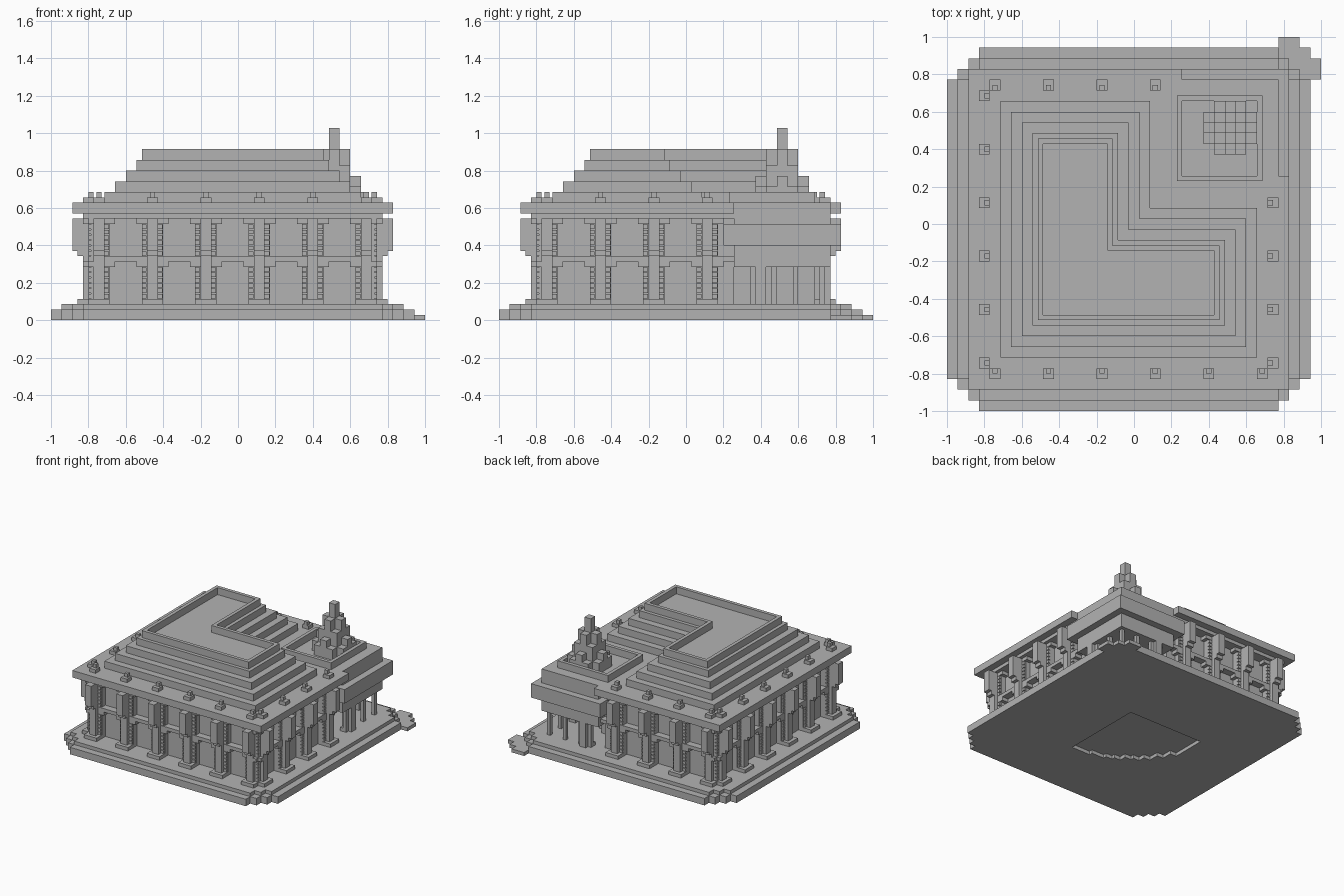
import bpy, bmesh, math

if "Cube" in bpy.data.objects:
    bpy.data.objects.remove(bpy.data.objects["Cube"], do_unlink=True)

U = 1 / 35          # one building block
MID = 34            # plan symmetry axis, in blocks

stone = bpy.data.materials.new("grey_stone")
stone.use_nodes = True
stone.diffuse_color = (0.45, 0.45, 0.45, 1)
stone.node_tree.nodes["Principled BSDF"].inputs["Base Color"].default_value = (0.45, 0.45, 0.45, 1)


def world(x, y, z):
    return (x * U - 1, y * U - 1, z * U)


def add_prism(bm, pts, z0, z1):
    """Extrude a counter-clockwise plan outline from z0 to z1."""
    low = [bm.verts.new(world(x, y, z0)) for x, y in pts]
    top = [bm.verts.new(world(x, y, z1)) for x, y in pts]
    bm.faces.new(low[::-1])
    bm.faces.new(top)
    n = len(pts)
    for i in range(n):
        j = (i + 1) % n
        bm.faces.new((low[i], low[j], top[j], top[i]))


def rect(x0, y0, x1, y1):
    x0, x1 = sorted((x0, x1))
    y0, y1 = sorted((y0, y1))
    return [(x0, y0), (x1, y0), (x1, y1), (x0, y1)]


def ell(lo, hi, notch):
    """L-shaped plan, open at the +x +y corner."""
    return [(lo, lo), (hi, lo), (hi, notch), (notch, notch), (notch, hi), (lo, hi)]


def stepped(corner):
    """Repeat one stepped corner around the four corners of the plan."""
    pts = []
    for turn in range(4):
        pts += [(MID + a, MID + b) for a, b in corner]
        corner = [(-b, a) for a, b in corner]
    return pts


def on_side(side, t0, t1, d0, d1):
    """Rectangle along a facade: t runs along it, d is the depth inwards."""
    if side in ("back", "left"):
        d0, d1 = 2 * MID - d0, 2 * MID - d1
    if side in ("front", "back"):
        return rect(t0, d0, t1, d1)
    return rect(d0, t0, d1, t1)


def make(name, solids):
    bm = bmesh.new()
    for pts, z0, z1 in solids:
        add_prism(bm, pts, z0, z1)
    mesh = bpy.data.meshes.new(name)
    bm.to_mesh(mesh)
    bm.free()
    mesh.materials.append(stone)
    obj = bpy.data.objects.new(name, mesh)
    bpy.context.collection.objects.link(obj)
    return obj


# Stepped base, with a shallow quarter-round recess underneath
base = make("base_lower_step", [(stepped(
    [(34, 28), (32, 28), (32, 30), (30, 30), (30, 32), (28, 32), (28, 34)]), 0, 2)])
arc = [(42, 42)]
for i in range(13):
    x = 42 - 2 * i
    arc.append((x, 42 - round(math.sqrt(24 ** 2 - (2 * i) ** 2))))
    if i < 12:
        arc.append((x - 2, arc[-1][1]))
cutter = make("recess_cutter", [(arc[:1] + arc[:0:-1], -1, 1)])
cutter.hide_render = True
cut_bm = bmesh.new()
cut_bm.from_mesh(cutter.data)
bmesh.ops.remove_doubles(cut_bm, verts=cut_bm.verts, dist=1e-5)
bmesh.ops.recalc_face_normals(cut_bm, faces=cut_bm.faces)
cut_bm.to_mesh(cutter.data)
cut_bm.free()
mod = base.modifiers.new("recess", "BOOLEAN")
mod.operation, mod.solver, mod.object = "DIFFERENCE", "EXACT", cutter
bpy.context.view_layer.objects.active = base
bpy.ops.object.modifier_apply(modifier=mod.name)
bpy.data.objects.remove(cutter, do_unlink=True)

make("base_upper_step", [(stepped([(32, 28), (30, 28), (30, 30), (28, 30), (28, 32)]), 2, 3)])
make("entrance_step", [(rect(62, 60, 66, 70), 0, 1), (rect(60, 62, 70, 66), 0, 1),
                       (rect(60, 60, 68, 68), 0, 1)])

# Walls, floor band and eaves
make("lower_walls", [(ell(9, 59, 44), 3, 11)])
make("floor_band", [(ell(7, 61, 44), 11, 12)])
make("upper_walls", [(ell(9, 59, 44), 12, 19)])
make("cornice", [(ell(6, 62, 44), 19, 20)])
make("eaves", [(ell(4, 64, 44), 20, 22)])

# Facade pillars with toothed edges, corbels and window arch corners
all_bays = range(8, 59, 10)
short_bays = range(8, 39, 10)
facades = {"front": all_bays, "right": all_bays, "back": short_bays, "left": short_bays}
for side, bays in facades.items():
    pillars, teeth, corbels, arches, finials = [], [], [], [], []
    for t in bays:
        pillars += [(on_side(side, t, t + 2, 6, 9), 3, 19),
                    (on_side(side, t - 1, t + 3, 5, 9), 3, 4)]
        corbels += [(on_side(side, t, t + 2, 4, 7), 13, 19),
                    (on_side(side, t, t + 2, 5, 7), 12, 13)]
        for edge in (t - 1, t + 2):
            teeth.append((on_side(side, edge, edge + 1, 7.5, 9), 4, 19))
            for z in (*range(4, 10), *range(12, 18)):
                teeth.append((on_side(side, edge, edge + 0.9, 7, 8), z + 0.1, z + 0.9))
        for z in (10, 18):
            arches.append((on_side(side, t - 2, t + 4, 7, 9), z, z + 1))
        finials += [(on_side(side, t, t + 2, 6, 8), 22, 23),
                    (on_side(side, t + 0.5, t + 1.5, 7, 8), 23, 24)]
    make(side + "_pillars", pillars)
    make(side + "_pillar_teeth", teeth)
    make(side + "_corbels", corbels)
    make(side + "_arches", arches)
    make(side + "_finials", finials)

# Terraced L-shaped roof with a parapet around the flat top
for i in range(4):
    make(f"roof_tier_{i + 1}", [(ell(10 + 2 * i, 58 - 2 * i, 38 - 2 * i), 22 + 2 * i, 24 + 2 * i)])
make("roof_parapet", [
    (rect(17, 17, 51, 18), 30, 32), (rect(17, 18, 18, 51), 30, 32),
    (rect(50, 18, 51, 31), 30, 32), (rect(18, 50, 31, 51), 30, 32),
    (rect(30, 30, 50, 31), 30, 32), (rect(30, 31, 31, 50), 30, 32)])

# Corner bay overhanging an open porch
make("corner_bay", [(rect(44, 44, 62, 62), 10, 14), (rect(42, 42, 64, 64), 14, 18),
                    (rect(44, 44, 62, 62), 18, 22)])
make("bay_parapet", [(rect(43, 43, 59, 44), 22, 24), (rect(43, 58, 59, 59), 22, 24),
                     (rect(43, 44, 44, 58), 22, 24), (rect(58, 44, 59, 58), 22, 24)])
porch = []
for side in ("back", "left"):
    porch += [(on_side(side, 48, 50, 6, 9), 3, 10), (on_side(side, 47, 51, 7, 9), 3, 4)]
    porch += [(on_side(side, t, t + 1, 7, 8), 3, 10) for t in (47, 50, 55)]
porch.append((rect(60, 60, 61, 61), 3, 10))
make("porch_posts", porch)
make("porch_inner_wall", [(rect(44, 44, 50, 52), 3, 10), (rect(44, 44, 52, 50), 3, 10)])

# Clustered spire on the bay: tallest in the middle, stepping down outwards
heights = {0: 36, 1: 32, 2: 29, 4: 27, 5: 25}
spire = []
for i in range(-2, 3):
    for j in range(-2, 3):
        top = heights.get(i * i + j * j)
        if top:
            x, y = 52 + 2 * i, 52 + 2 * j
            spire.append((rect(x, y, x + 2, y + 2), 22, top))
make("spire", spire)
